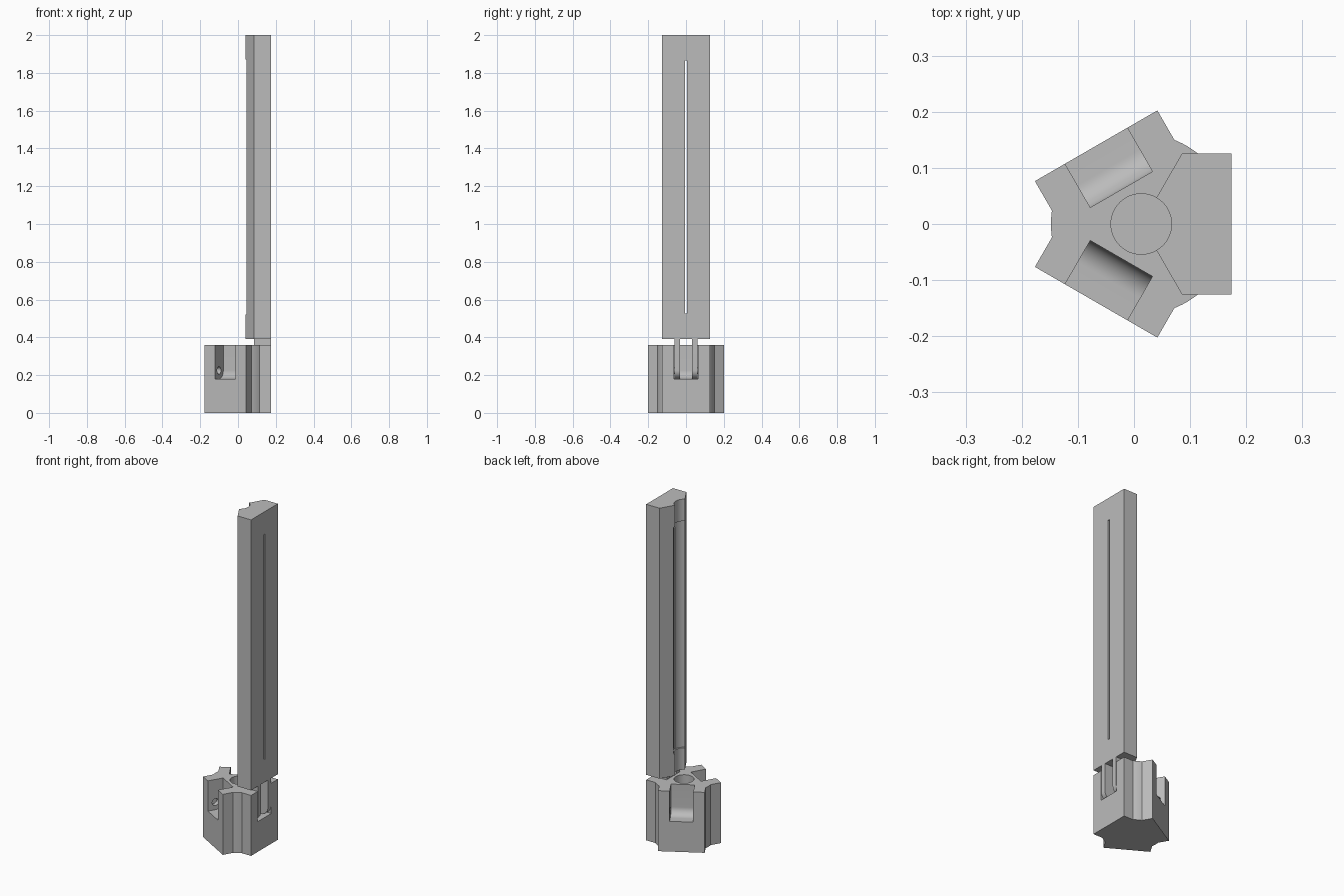
import bpy, bmesh
from math import sin, cos, pi, radians, asin
from mathutils import Matrix, Vector

if "Cube" in bpy.data.objects:
    bpy.data.objects.remove(bpy.data.objects["Cube"])

# Main dimensions
CX = 0.013                      # hub axis
FACE, HALF = 0.161, 0.126       # arm face distance and half width
BORE, WIDE_BORE = 0.054, 0.063
BASE_TOP, ARM_BOTTOM, ARM_TOP = 0.36, 0.39, 2.0
FLOOR, KNUCKLE = 0.18, 0.045    # pocket floor, knuckle radius
PIN_D, PIN_Z = FACE - KNUCKLE, FLOOR + KNUCKLE
POCKET = 0.064                  # pocket half width

grey = bpy.data.materials.new("mid_grey")
grey.use_nodes = True
colour = (0.5, 0.5, 0.5, 1)
grey.diffuse_color = colour
grey.node_tree.nodes["Principled BSDF"].inputs["Base Color"].default_value = colour


def arc(cx, cy, r, start, end, steps):
    return [(cx + r * cos(start + (end - start) * i / steps),
             cy + r * sin(start + (end - start) * i / steps)) for i in range(steps + 1)]


def prism(name, points, low, high, upright=False, angle=0):
    """Extrude a profile along z, or along y when upright, then turn about the hub axis."""
    bm = bmesh.new()
    place = (lambda a, b, h: (a, h, b)) if upright else (lambda a, b, h: (a, b, h))
    face = bm.faces.new([bm.verts.new(place(a, b, low)) for a, b in points])
    moved = bmesh.ops.extrude_face_region(bm, geom=[face])["geom"]
    step = Vector(place(0, 0, high - low))
    bmesh.ops.translate(bm, vec=step, verts=[v for v in moved if isinstance(v, bmesh.types.BMVert)])
    bmesh.ops.recalc_face_normals(bm, faces=bm.faces)
    bm.transform(Matrix.Translation((CX, 0, 0)) @ Matrix.Rotation(angle, 4, "Z"))
    mesh = bpy.data.meshes.new(name)
    bm.to_mesh(mesh)
    bm.free()
    mesh.materials.append(grey)
    obj = bpy.data.objects.new(name, mesh)
    bpy.context.collection.objects.link(obj)
    return obj


def carve(obj, cutters):
    for cutter in cutters:
        mod = obj.modifiers.new("cut", "BOOLEAN")
        mod.operation, mod.solver, mod.object = "DIFFERENCE", "EXACT", cutter
    bpy.context.view_layer.update()
    graph = bpy.context.evaluated_depsgraph_get()
    mesh = bpy.data.meshes.new_from_object(obj.evaluated_get(graph))
    obj.modifiers.clear()
    obj.data = mesh
    for cutter in cutters:
        bpy.data.objects.remove(cutter)


def smooth(obj):
    bpy.ops.object.select_all(action="DESELECT")
    obj.select_set(True)
    bpy.context.view_layer.objects.active = obj
    bpy.ops.object.shade_smooth_by_angle(angle=radians(25))


def circle(r, cx=0, cy=0):
    return arc(cx, cy, r, 0, 2 * pi, 48)[:-1]


# Base: three flat arms joined by short round stretches
outline = []
edge = asin(HALF / FACE)
for k in range(3):
    turn = k * 2 * pi / 3
    for y in (-HALF, HALF):
        outline.append((FACE * cos(turn) - y * sin(turn), FACE * sin(turn) + y * cos(turn)))
    outline += arc(0, 0, FACE, turn + edge, turn + 2 * pi / 3 - edge, 6)
base = prism("base", outline, 0, BASE_TOP)

# Blind bore, hinge pockets and pin holes
pocket = arc(PIN_D, PIN_Z, KNUCKLE, pi, 1.5 * pi, 12)
pocket += [(0.2, FLOOR), (0.2, 0.5), (PIN_D - KNUCKLE, 0.5)]
cutters = [prism("bore_cutter", circle(BORE), FLOOR, 0.5)]
for k in range(3):
    turn = k * 2 * pi / 3
    cutters.append(prism("pocket_cutter", pocket, -POCKET, POCKET, True, turn))
    cutters.append(prism("pin_cutter", circle(0.02, PIN_D, PIN_Z), -0.09, 0.09, True, turn))
carve(base, cutters)
smooth(base)

# Upright arm: a wedge with a hollow inner edge
wedge = [(FACE, -HALF), (FACE, HALF), (HALF / 3 ** 0.5, HALF)]
wedge += arc(0, 0, BORE, pi / 3, -pi / 3, 16) + [(HALF / 3 ** 0.5, -HALF)]
arm = prism("upright_arm", wedge, ARM_BOTTOM, ARM_TOP)
slot = [(0, -0.006), (0.2, -0.006), (0.2, 0.006), (0, 0.006)]
carve(arm, [prism("wide_bore_cutter", circle(WIDE_BORE), 0.52, 1.87),
            prism("slot_cutter", slot, 0.525, 1.866)])
smooth(arm)

# Hinge knuckles below the arm, with pin stubs reaching into the base
knuckle = arc(PIN_D, PIN_Z, KNUCKLE, pi, 2 * pi, 24)
knuckle += [(FACE, ARM_BOTTOM), (PIN_D - KNUCKLE, ARM_BOTTOM)]
for side, s in (("left", 1), ("right", -1)):
    low, high = sorted((s * 0.032, s * 0.06))
    smooth(prism("hinge_knuckle_" + side, knuckle, low, high, True))
    low, high = sorted((s * 0.05, s * 0.085))
    smooth(prism("pin_stub_" + side, circle(0.018, PIN_D, PIN_Z), low, high, True))
